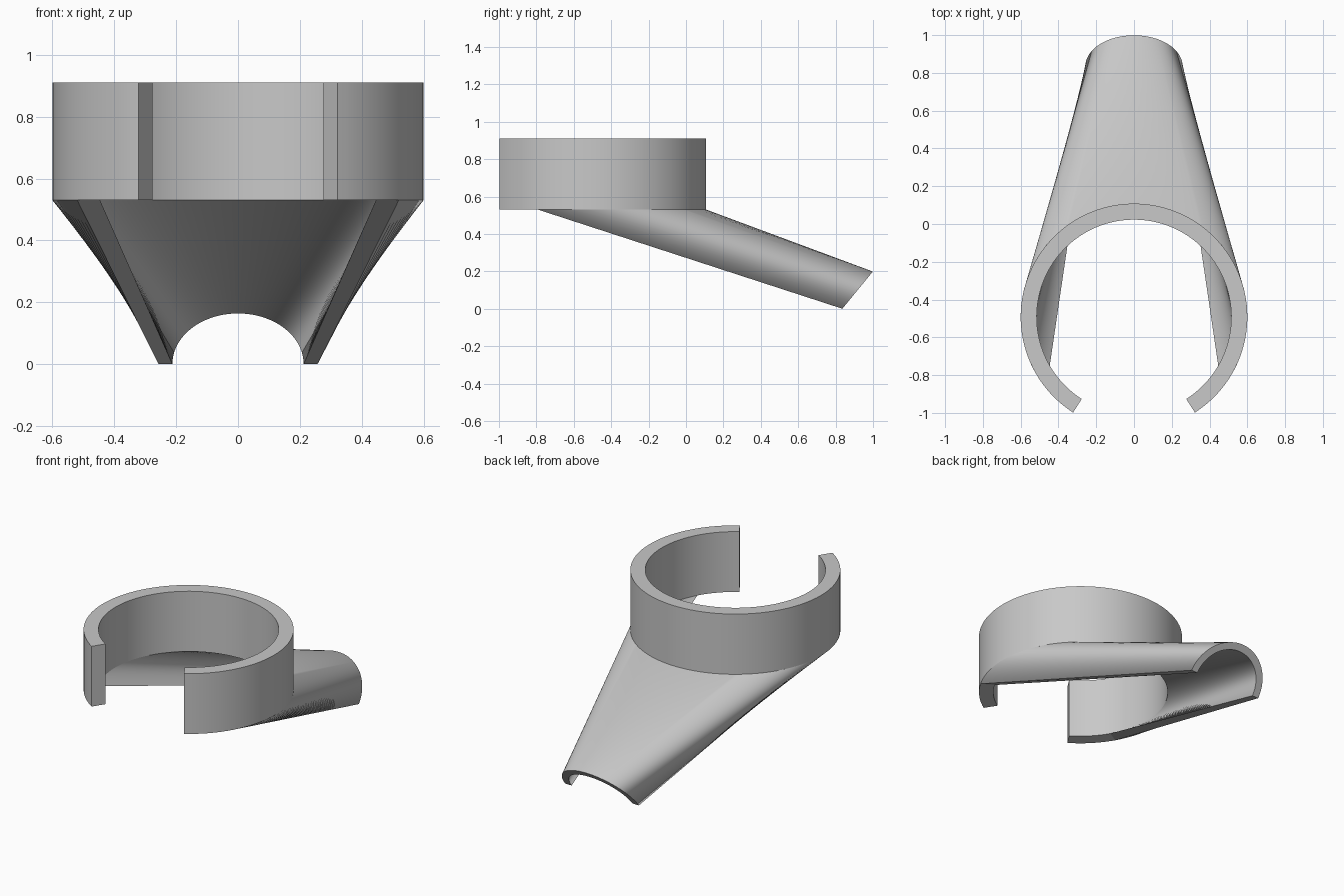
import bpy
import bmesh
from math import radians, sin, cos
from mathutils import Vector

cube = bpy.data.objects.get("Cube")
if cube:
    bpy.data.objects.remove(cube, do_unlink=True)

# Main dimensions
OUTER, INNER = 0.6, 0.515
CENTRE_Y = -0.492
RING_BOTTOM, RING_TOP = 0.53, 0.91
TIP_OUTER, TIP_INNER = 0.257, 0.212
TIP_BASE = Vector((0, 0.836, 0))
TIP_UP = Vector((0, 0.164, 0.2)).normalized()
SEGMENTS = 96

grey = bpy.data.materials.new("plain grey")
grey.use_nodes = True
colour = (0.58, 0.58, 0.58, 1)
grey.diffuse_color = colour
grey.node_tree.nodes["Principled BSDF"].inputs["Base Color"].default_value = colour


def ring_point(radius, angle, z):
    return Vector((radius * cos(angle), CENTRE_Y + radius * sin(angle), z))


def tip_point(radius, angle):
    return TIP_BASE + Vector((radius * cos(angle), 0, 0)) + TIP_UP * radius * sin(angle)


def sweep(name, section):
    """Skin four-cornered sections given by section(t), t from 0 to 1, and cap both ends."""
    bm = bmesh.new()
    rows = [[bm.verts.new(p) for p in section(i / SEGMENTS)] for i in range(SEGMENTS + 1)]
    for a, b in zip(rows, rows[1:]):
        for k in range(4):
            n = (k + 1) % 4
            bm.faces.new((a[k], a[n], b[n], b[k]))
    bm.faces.new(rows[0])
    bm.faces.new(rows[-1])
    bmesh.ops.recalc_face_normals(bm, faces=bm.faces)
    mesh = bpy.data.meshes.new(name)
    bm.to_mesh(mesh)
    bm.free()
    mesh.materials.append(grey)
    obj = bpy.data.objects.new(name, mesh)
    bpy.context.collection.objects.link(obj)
    bpy.ops.object.select_all(action="DESELECT")
    obj.select_set(True)
    bpy.context.view_layer.objects.active = obj
    bpy.ops.object.shade_smooth_by_angle(angle=radians(30))


# Upright collar, open at the front
def collar_section(t):
    a = radians(-57.5 + 295 * t)
    return [ring_point(OUTER, a, RING_BOTTOM), ring_point(OUTER, a, RING_TOP),
            ring_point(INNER, a, RING_TOP), ring_point(INNER, a, RING_BOTTOM)]


# Half-pipe spout, running from the collar's underside to a tilted half circle
def spout_section(t):
    a, b = radians(-30 + 240 * t), radians(180 * t)
    return [ring_point(OUTER, a, RING_BOTTOM), ring_point(INNER, a, RING_BOTTOM),
            tip_point(TIP_INNER, b), tip_point(TIP_OUTER, b)]


sweep("open_collar", collar_section)
sweep("tapered_spout", spout_section)
